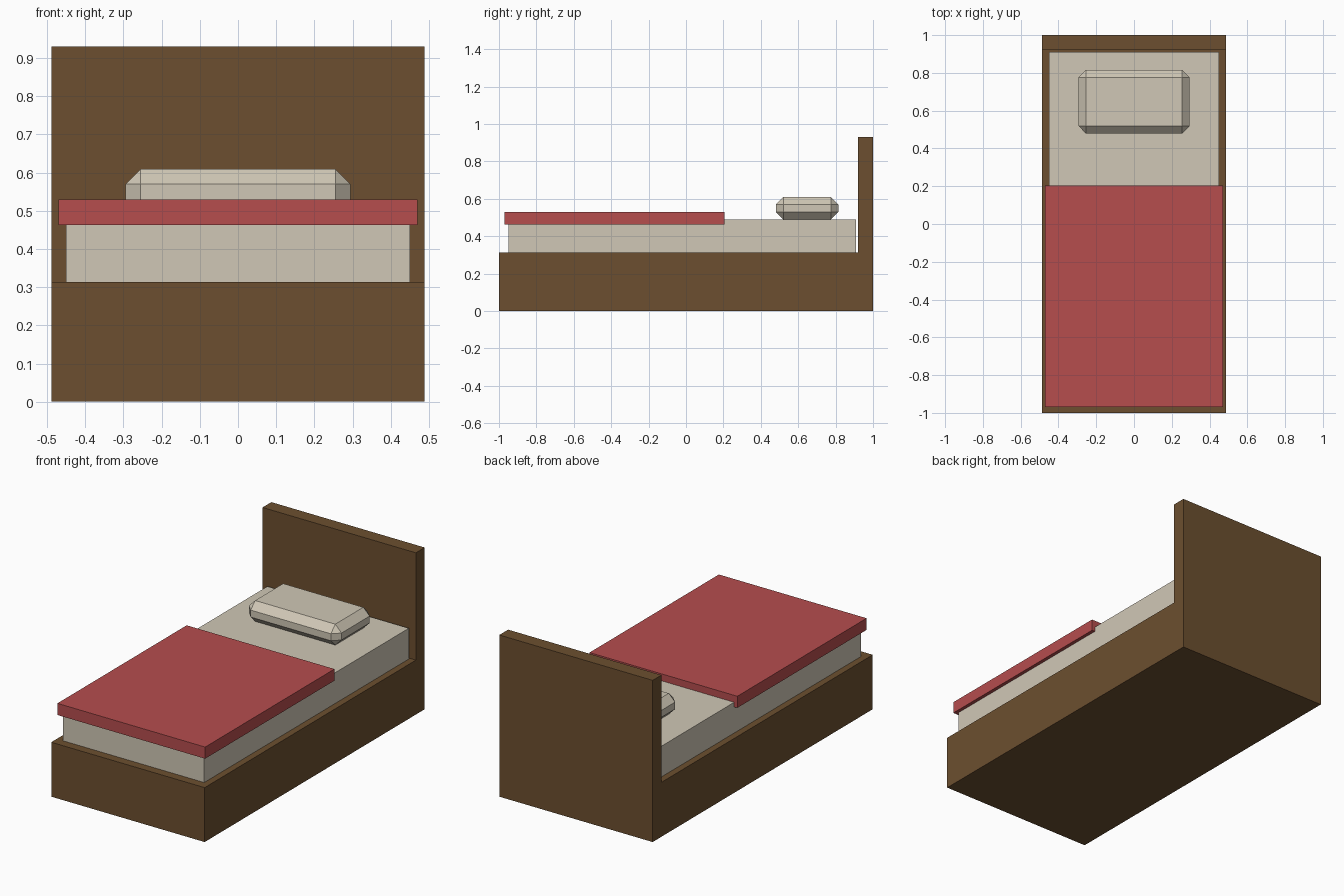
import bpy
import bmesh

cube = bpy.data.objects.get("Cube")
if cube:
    bpy.data.objects.remove(cube, do_unlink=True)


def make_material(name, rgb):
    mat = bpy.data.materials.new(name)
    mat.use_nodes = True
    color = (*rgb, 1.0)
    mat.diffuse_color = color
    mat.node_tree.nodes["Principled BSDF"].inputs["Base Color"].default_value = color
    return mat


def finish(name, bm, mat):
    bmesh.ops.recalc_face_normals(bm, faces=bm.faces)
    mesh = bpy.data.meshes.new(name)
    bm.to_mesh(mesh)
    bm.free()
    mesh.materials.append(mat)
    obj = bpy.data.objects.new(name, mesh)
    bpy.context.collection.objects.link(obj)
    return obj


def box(name, half_width, y_range, z_range, mat, chamfer=0.0):
    """Box centred on x, with optional single-segment chamfers."""
    bm = bmesh.new()
    bmesh.ops.create_cube(bm, size=1.0)
    for v in bm.verts:
        v.co.x *= 2 * half_width
        v.co.y = y_range[0] + (v.co.y + 0.5) * (y_range[1] - y_range[0])
        v.co.z = z_range[0] + (v.co.z + 0.5) * (z_range[1] - z_range[0])
    if chamfer:
        bmesh.ops.bevel(bm, geom=bm.edges[:], offset=chamfer,
                        segments=1, affect='EDGES')
    return finish(name, bm, mat)


def extruded_profile(name, half_width, profile, mat):
    """Side profile of (y, z) points extruded across x."""
    bm = bmesh.new()
    face = bm.faces.new([bm.verts.new((-half_width, y, z)) for y, z in profile])
    result = bmesh.ops.extrude_face_region(bm, geom=[face])
    new_verts = [g for g in result["geom"] if isinstance(g, bmesh.types.BMVert)]
    bmesh.ops.translate(bm, verts=new_verts, vec=(2 * half_width, 0, 0))
    return finish(name, bm, mat)


wood = make_material("brown wood", (0.15, 0.078, 0.029))
linen = make_material("cream linen", (0.63, 0.575, 0.467))
red_cloth = make_material("red cloth", (0.465, 0.075, 0.076))

# Base and headboard share one L-shaped side profile
extruded_profile("bed_frame", 0.488,
                 [(-1, 0), (1, 0), (1, 0.93), (0.92, 0.93),
                  (0.92, 0.313), (-1, 0.313)], wood)

# Bedding
box("mattress", 0.45, (-0.95, 0.91), (0.313, 0.49), linen)
box("blanket", 0.47, (-0.97, 0.205), (0.463, 0.53), red_cloth)
box("pillow", 0.295, (0.48, 0.815), (0.49, 0.61), linen, chamfer=0.04)
